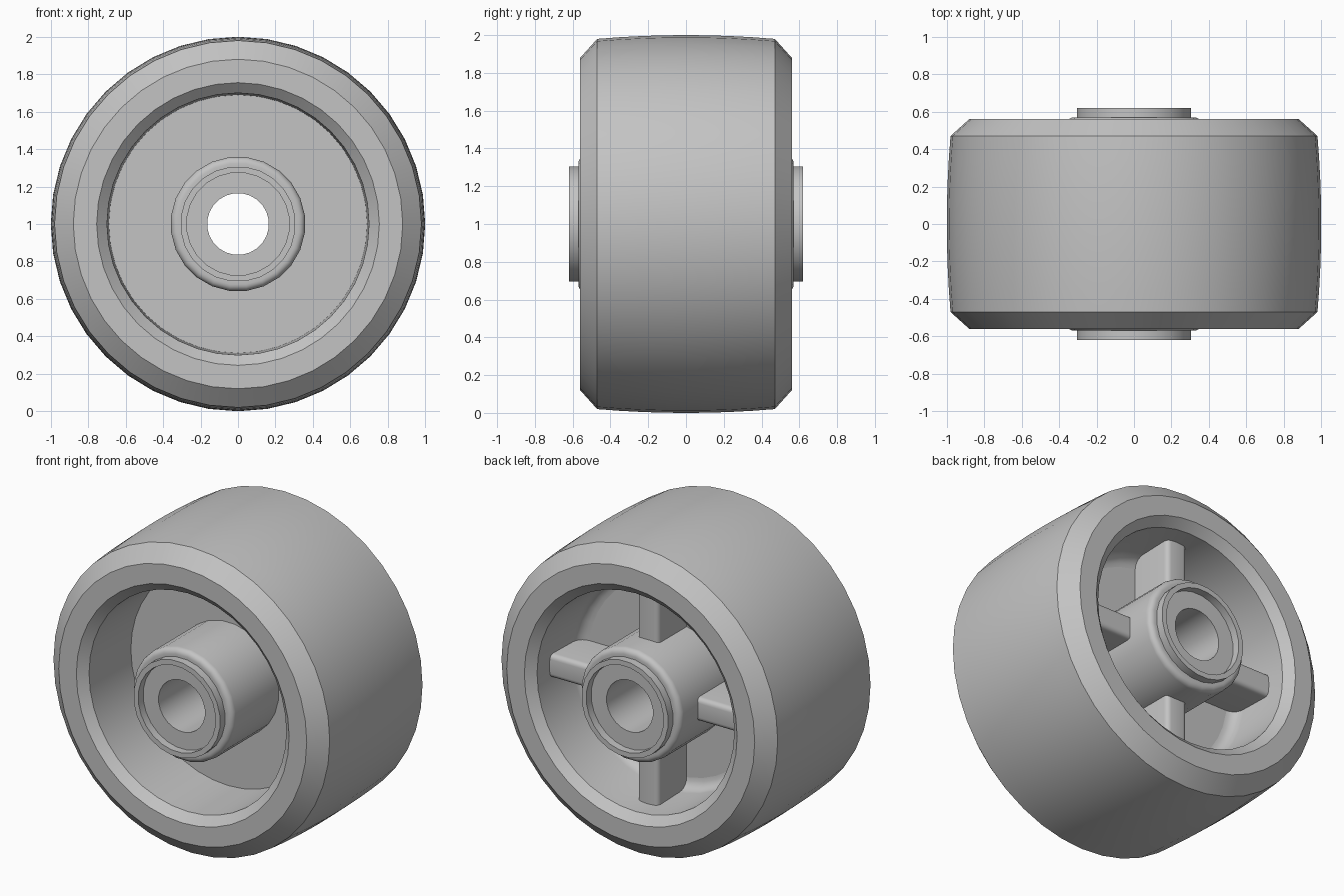
import bpy, bmesh, math
from mathutils import Matrix, Vector

cube = bpy.data.objects.get("Cube")
if cube:
    bpy.data.objects.remove(cube, do_unlink=True)

grey = bpy.data.materials.new("plain_grey")
grey.use_nodes = True
colour = (0.55, 0.55, 0.55, 1)
grey.diffuse_color = colour
grey.node_tree.nodes["Principled BSDF"].inputs["Base Color"].default_value = colour

CENTRE = Vector((0, 0, 1))


def finish(name, bm, angle=30):
    """Turn a bmesh into a shaded object sitting on the axle centre."""
    bmesh.ops.recalc_face_normals(bm, faces=bm.faces[:])
    bmesh.ops.translate(bm, verts=bm.verts[:], vec=CENTRE)
    mesh = bpy.data.meshes.new(name)
    bm.to_mesh(mesh)
    bm.free()
    mesh.materials.append(grey)
    obj = bpy.data.objects.new(name, mesh)
    bpy.context.collection.objects.link(obj)
    bpy.ops.object.select_all(action='DESELECT')
    obj.select_set(True)
    bpy.context.view_layer.objects.active = obj
    bpy.ops.object.shade_smooth_by_angle(angle=math.radians(angle))
    return obj


def lathe(name, profile, sides, turn=0):
    """Revolve a closed (radius, y) profile about the axle."""
    bm = bmesh.new()
    rings = []
    for i in range(sides):
        a = math.tau * (i + turn) / sides
        rings.append([bm.verts.new((r * math.sin(a), y, r * math.cos(a)))
                      for r, y in profile])
    n = len(profile)
    for i in range(sides):
        a, b = rings[i], rings[(i + 1) % sides]
        for j in range(n):
            k = (j + 1) % n
            bm.faces.new((a[j], a[k], b[k], b[j]))
    return finish(name, bm)


def fillet(r, y, size, start, steps=5):
    """Quarter-circle points around (r, y)."""
    return [(r + size * math.cos(start + i * math.pi / 2 / steps),
             y + size * math.sin(start + i * math.pi / 2 / steps))
            for i in range(steps + 1)]


# Rim: crowned tread, chamfered shoulders, bevelled mouths, fillet in the back
crown = [(1 - 0.02 * (y / 0.47) ** 2, y)
         for y in (-0.47 + 0.94 * i / 8 for i in range(9))]
rim = ([(0.755, -0.56), (0.88, -0.56)] + crown
       + [(0.88, 0.56), (0.755, 0.56), (0.70, 0.51)]
       + fillet(0.62, 0.17, 0.07, 0)[:1]
       + [(0.62 + 0.07 * math.cos(a), 0.17 - 0.07 * math.sin(a))
          for a in (math.pi / 2 * i / 5 for i in range(1, 6))]
       + [(0.62, -0.10), (0.69, -0.10), (0.70, -0.51)])
lathe("wheel_rim", rim, 40)

# Web: flat disc closing the wheel between hub and rim
lathe("web_disc", [(0.25, -0.10), (0.66, -0.10), (0.66, 0.10), (0.25, 0.10)], 40)

# Hub: rounded shoulders and a bushing with recessed end faces
half = ([(0.165, 0.57), (0.275, 0.57), (0.275, 0.62), (0.308, 0.62), (0.308, 0.57), (0.325, 0.57)]
        + fillet(0.325, 0.535, 0.035, 0)[-2::-1])
hub = half + [(r, -y) for r, y in reversed(half)]
lathe("hub", hub, 24, 0.5)

# Spokes: four ribs with rounded edges behind the web
for i, side in enumerate(("top", "left", "bottom", "right")):
    bm = bmesh.new()
    bmesh.ops.create_cube(bm, size=1)
    bmesh.ops.scale(bm, vec=(0.15, 0.34, 0.40), verts=bm.verts[:])
    long_edges = [e for e in bm.edges
                  if abs(e.verts[0].co.z - e.verts[1].co.z) > 0.1
                  and e.verts[0].co.y > 0]
    bmesh.ops.bevel(bm, geom=long_edges, offset=0.03, segments=4,
                    profile=0.5, affect='EDGES')
    bmesh.ops.translate(bm, verts=bm.verts[:], vec=(0, 0.22, 0.52))
    bmesh.ops.rotate(bm, verts=bm.verts[:], cent=(0, 0, 0),
                     matrix=Matrix.Rotation(i * math.pi / 2, 3, 'Y'))
    finish("spoke_" + side, bm, 35)
